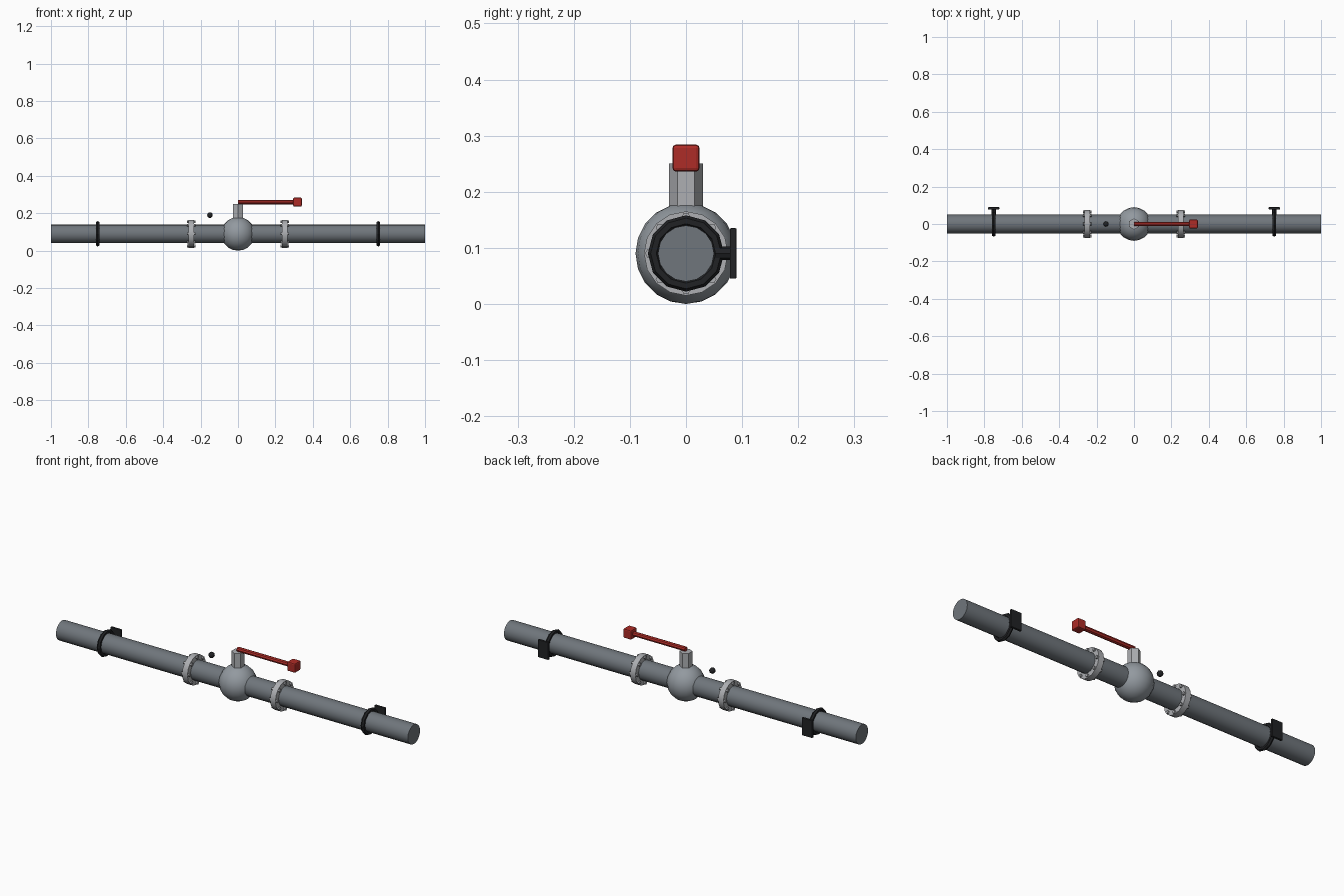
import bpy
from math import pi, cos, sin, radians

if "Cube" in bpy.data.objects:
    bpy.data.objects.remove(bpy.data.objects["Cube"])

ZC = 0.09  # height of the pipe axis


def mat(name, r, g, b):
    m = bpy.data.materials.new(name)
    m.diffuse_color = (r, g, b, 1)
    m.use_nodes = True
    m.node_tree.nodes["Principled BSDF"].inputs["Base Color"].default_value = m.diffuse_color
    return m


PIPE = mat("pipe_grey", 0.16, 0.18, 0.2)
BODY = mat("body_grey", 0.29, 0.32, 0.35)
STEEL = mat("steel", 0.42, 0.43, 0.45)
RED = mat("red", 0.42, 0.025, 0.02)
BLACK = mat("black", 0.015, 0.016, 0.018)


def finish(name, m, smooth=None):
    o = bpy.context.object
    o.name = name
    o.data.materials.append(m)
    if smooth:
        bpy.ops.object.shade_smooth_by_angle(angle=radians(smooth))
    return o


def cyl(name, m, loc, r, depth, sides, axis="z", smooth=None):
    rot = {"x": (0, pi / 2, 0), "y": (pi / 2, 0, 0), "z": (0, 0, 0)}[axis]
    bpy.ops.mesh.primitive_cylinder_add(vertices=sides, radius=r, depth=depth,
                                        location=loc, rotation=rot)
    return finish(name, m, smooth)


def ball(name, m, loc, r, seg, rings):
    bpy.ops.mesh.primitive_uv_sphere_add(segments=seg, ring_count=rings,
                                         radius=r, location=loc)
    return finish(name, m, 40)


def box(name, m, loc, size, bevel):
    bpy.ops.mesh.primitive_cube_add(size=1, location=loc)
    o = finish(name, m)
    o.scale = size
    bpy.ops.object.transform_apply(location=False, rotation=False, scale=True)
    b = o.modifiers.new("bevel", "BEVEL")
    b.width, b.segments = bevel, 2
    return o


# main pipe and valve body
cyl("pipe", PIPE, (0, 0, ZC), 0.05, 2, 16, "x", 40)
ball("valve_body", BODY, (0, 0, ZC), 0.09, 20, 10)

# stem, lever and grip
cyl("valve_stem", STEEL, (0, 0, ZC + 0.11), 0.03, 0.10, 6)
cyl("lever", RED, (0.155, 0, ZC + 0.17), 0.012, 0.31, 8, "x")
box("lever_grip", RED, (0.318, 0, ZC + 0.17), (0.046, 0.048, 0.048), 0.006)

# small loose indicator ball
ball("indicator", BLACK, (-0.15, 0, ZC + 0.1), 0.015, 12, 8)

for side, s in (("left", -1), ("right", 1)):
    # bolted flange
    x = 0.25 * s
    cyl(f"flange_{side}", STEEL, (x, 0, ZC), 0.075, 0.03, 16, "x", 30)
    for i in range(8):
        a = i * pi / 4
        cyl(f"flange_bolt_{side}_{i + 1}", STEEL,
            (x, 0.065 * cos(a), ZC + 0.065 * sin(a)), 0.008, 0.046, 6, "x")

    # wall clamp: ring, arm and plate
    x = 0.75 * s
    bpy.ops.mesh.primitive_torus_add(major_radius=0.058, minor_radius=0.01,
                                     major_segments=12, minor_segments=6,
                                     location=(x, 0, ZC), rotation=(0, pi / 2, 0))
    finish(f"clamp_ring_{side}", BLACK)
    cyl(f"clamp_arm_{side}", BLACK, (x, 0.067, ZC), 0.012, 0.03, 8, "y")
    box(f"clamp_plate_{side}", BLACK, (x, 0.084, ZC), (0.06, 0.012, 0.09), 0.002)
